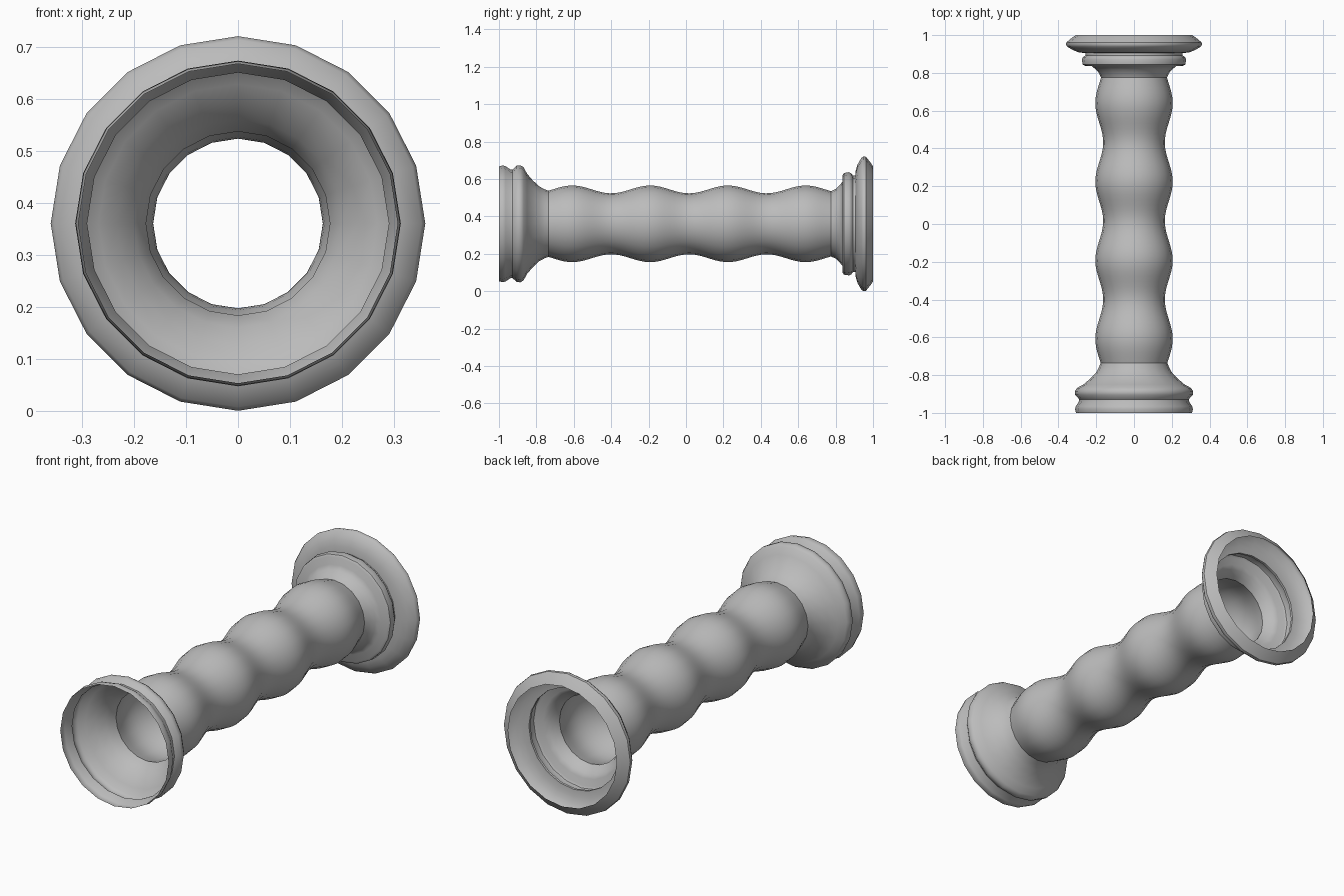
import bpy, bmesh, math

if "Cube" in bpy.data.objects:
    bpy.data.objects.remove(bpy.data.objects["Cube"])

SIDES = 20
AXIS_Z = 0.36

grey = bpy.data.materials.new("plain grey")
grey.use_nodes = True
colour = (0.5, 0.5, 0.5, 1)
grey.diffuse_color = colour
grey.node_tree.nodes["Principled BSDF"].inputs["Base Color"].default_value = colour


def lathe(name, profile, angle):
    """Open shell turned around the y axis from (y, radius) points."""
    bm = bmesh.new()
    rings = []
    for y, r in profile:
        turns = [2 * math.pi * i / SIDES for i in range(SIDES)]
        rings.append([bm.verts.new((r * math.sin(a), y, AXIS_Z + r * math.cos(a)))
                      for a in turns])
    for a, b in zip(rings, rings[1:]):
        for i in range(SIDES):
            j = (i + 1) % SIDES
            bm.faces.new((a[i], b[i], b[j], a[j]))
    mesh = bpy.data.meshes.new(name)
    bm.to_mesh(mesh)
    bm.free()
    mesh.materials.append(grey)
    obj = bpy.data.objects.new(name, mesh)
    bpy.context.collection.objects.link(obj)
    bpy.ops.object.select_all(action='DESELECT')
    obj.select_set(True)
    bpy.context.view_layer.objects.active = obj
    bpy.ops.object.shade_smooth_by_angle(angle=math.radians(angle))
    return obj


def wave(y):
    """Radius of the rippled grip."""
    return 0.184 + 0.021 * math.cos(2 * math.pi * (y - 0.64) / 0.416)


# Rippled tube between the two ends
start, end, steps = -0.735, 0.775, 56
ys = [start + (end - start) * i / steps for i in range(steps + 1)]
lathe("rippled_grip", [(y, wave(y)) for y in ys], 60)

# Flared front end with a groove
lathe("front_collar", [
    (-1, 0.307), (-0.98, 0.312), (-0.965, 0.308), (-0.937, 0.29),
    (-0.928, 0.29), (-0.905, 0.311), (-0.885, 0.313), (-0.868, 0.302),
    (-0.85, 0.268), (-0.82, 0.233), (-0.785, 0.2), (-0.755, 0.184),
    (start, wave(start))], 40)

# Stepped back end with a wide rim
lathe("back_flange", [
    (end, wave(end)), (0.8, 0.186), (0.82, 0.205), (0.836, 0.224),
    (0.838, 0.262), (0.845, 0.272), (0.872, 0.276), (0.884, 0.27),
    (0.893, 0.257), (0.905, 0.257), (0.908, 0.29), (0.918, 0.318),
    (0.938, 0.353), (0.95, 0.36), (0.962, 0.358), (0.985, 0.33),
    (1, 0.308)], 40)
